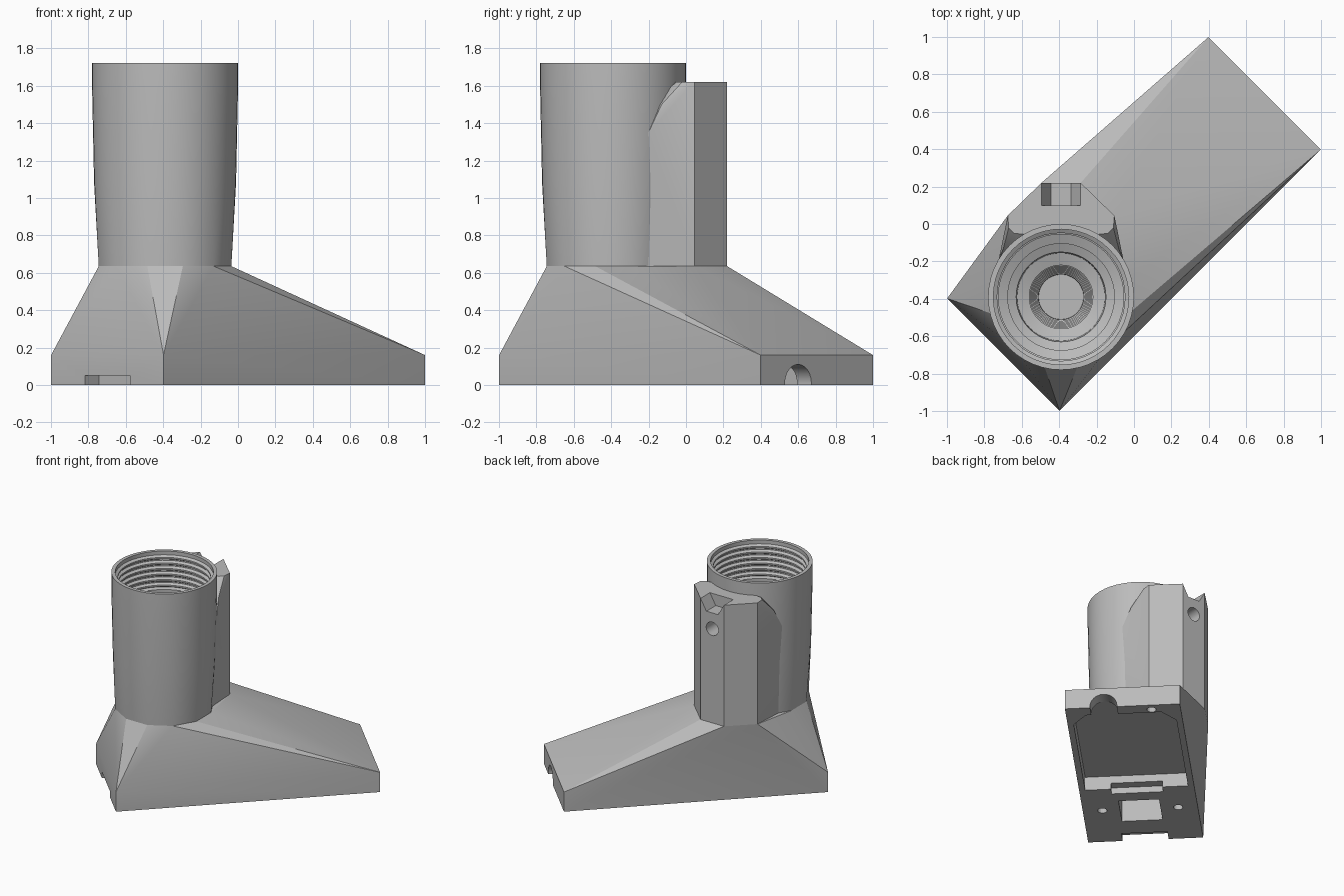
import bpy, bmesh
from math import sin, cos, pi, radians
from mathutils import Vector, Matrix

if "Cube" in bpy.data.objects:
    bpy.data.objects.remove(bpy.data.objects["Cube"], do_unlink=True)

grey = bpy.data.materials.new("plain_grey")
grey.use_nodes = True
grey.diffuse_color = (0.5, 0.5, 0.5, 1)
grey.node_tree.nodes["Principled BSDF"].inputs["Base Color"].default_value = grey.diffuse_color

AXIS = Vector((-0.39, -0.39, 0))        # tower axis
DIAG = Matrix.Rotation(pi / 4, 4, "Z")  # the foot lies along the diagonal


def finish(bm, name):
    bmesh.ops.recalc_face_normals(bm, faces=bm.faces)
    mesh = bpy.data.meshes.new(name)
    bm.to_mesh(mesh)
    bm.free()
    obj = bpy.data.objects.new(name, mesh)
    bpy.context.collection.objects.link(obj)
    mesh.materials.append(grey)
    return obj


def hull(name, points, matrix=None):
    """Convex solid around the points."""
    bm = bmesh.new()
    for p in points:
        bm.verts.new(matrix @ Vector(p) if matrix else p)
    res = bmesh.ops.convex_hull(bm, input=bm.verts)
    junk = set(res["geom_interior"]) | set(res["geom_unused"])
    bmesh.ops.delete(bm, geom=[g for g in junk if isinstance(g, bmesh.types.BMVert)], context="VERTS")
    bmesh.ops.dissolve_limit(bm, angle_limit=radians(0.3), verts=bm.verts, edges=bm.edges)
    return finish(bm, name)


def ring(n, r, phase=0.0):
    return [(r * cos(2 * pi * i / n + phase), r * sin(2 * pi * i / n + phase)) for i in range(n)]


def level(section, z):
    return [(AXIS.x + x, AXIS.y + y, z) for x, y in section]


def block(name, u0, u1, v0, v1, z1):
    pts = [(u, v, z) for u in (u0, u1) for v in (v0, v1) for z in (-0.1, z1)]
    return hull(name, pts, DIAG)


def lathe(name, profile, steps):
    bm = bmesh.new()
    vs = [bm.verts.new((AXIS.x + r, AXIS.y, z)) for r, z in profile]
    es = [bm.edges.new(pair) for pair in zip(vs, vs[1:])]
    bmesh.ops.spin(bm, geom=vs + es, cent=AXIS, axis=(0, 0, 1), angle=2 * pi, steps=steps)
    bmesh.ops.remove_doubles(bm, verts=bm.verts, dist=0.0005)
    return finish(bm, name)


def cut(target, cutters):
    bpy.context.view_layer.objects.active = target
    for c in cutters:
        c.hide_render = True
        mod = target.modifiers.new("cut", "BOOLEAN")
        mod.operation, mod.solver, mod.object = "DIFFERENCE", "EXACT", c
        bpy.ops.object.modifier_apply(modifier=mod.name)


def mirrored(half):
    return [(s * x, y) for x, y in half for s in (-1, 1)]


# Cross-sections, measured from the tower axis
collar = ring(12, 0.367, pi / 12)
fin_back = [(0.105, 0.61), (0.285, 0.435)]
fin_low = mirrored(fin_back + [(0.30, 0.19), (0.2, 0.1)])
fin_mid = mirrored(fin_back + [(0.335, 0.19), (0.2, 0.1)])
fin_high = mirrored(fin_back + [(0.308, 0.26), (0.2, 0.2)])
fin_top = mirrored(fin_back + [(0.28, 0.37), (0.25, 0.34), (0.2, 0.335)])

# Foot flowing up from a slab to the tower section
slab = [(u, v, z) for u in (-0.988, 0.988) for v in (-0.425, 0.425) for z in (0, 0.16)]
foot = hull("foot", [DIAG @ Vector(p) for p in slab]
            + [Vector(p) for p in level(collar + fin_low, 0.635)])

# Tapered tower and the rear mounting fin
tower = hull("tower", level(collar, 0.635) + level(ring(48, 0.3795), 1.08)
             + level(ring(48, 0.39), 1.58) + level(ring(48, 0.39), 1.72))
fin = hull("rear_fin", level(fin_low, 0.635) + level(fin_mid, 1.35)
           + level(fin_high, 1.5) + level(fin_top, 1.62))

# Bore: threaded mouth, stepped wall, ridged throat
profile = [(0, 1.8), (0.362, 1.8)]
for i in range(6):
    z = 1.69 - i * 0.045
    profile += [(0.362, z), (0.342, z - 0.012), (0.342, z - 0.024), (0.362, z - 0.036)]
profile += [(0.335, 1.42), (0.335, 0.95), (0.285, 0.93), (0.285, 0.72),
            (0.24, 0.7), (0.235, 0.56), (0.17, 0.54)]
for i in range(8):
    r, z = 0.17 - i * 0.006, 0.51 - i * 0.03
    profile += [(r, z), (r - 0.006, z - 0.004)]
profile += [(0.12, 0.25), (0, 0.25)]
bore = lathe("bore_cutter", profile, 48)

# Underside: chamfered pocket, steps, window, cable arch and screw holes
pocket = hull("pocket_cutter", [(u, s * v, z) for u, v in ((-0.22, 0.38), (0.75, 0.38), (0.88, 0.28))
                                for s in (-1, 1) for z in (-0.1, 0.11)], DIAG)
arch = hull("arch_cutter", [(u, y - 0.14, z + 0.01) for u in (0.8, 1.1)
                            for y, z in ring(24, 0.1)], DIAG)
under = [pocket, arch,
         block("step_cutter", -0.29, -0.2, -0.19, 0.19, 0.05),
         block("window_cutter", -0.7, -0.4, -0.15, 0.15, 0.2),
         block("end_notch_cutter", -1.1, -0.88, -0.17, 0.17, 0.05)]
for u, v in ((-0.53, 0.28), (-0.53, -0.28), (0.92, 0.21)):
    under.append(hull("screw_cutter", [(u + x, v + y, z) for x, y in ring(16, 0.035)
                                       for z in (-0.1, 0.08)], DIAG))

# Fin: half-hex nut notch on top and a round bolt hole
notch = hull("nut_cutter", [(AXIS.x + x, y, 1.62 + z) for y in (0.1, 0.3) for x, z in ring(6, 0.105)])
hole = hull("bolt_cutter", [(AXIS.x + x, y, 1.4 + z) for y in (0.06, 0.3) for x, z in ring(24, 0.055)])

cut(foot, under + [bore])
cut(tower, [bore])
cut(fin, [bore, notch, hole])
for c in under + [bore, notch, hole]:
    bpy.data.objects.remove(c, do_unlink=True)

# Smooth shading with crisp edges
for obj in (foot, tower, fin):
    bpy.ops.object.select_all(action="DESELECT")
    obj.select_set(True)
    bpy.context.view_layer.objects.active = obj
    bpy.ops.object.shade_smooth_by_angle(angle=radians(20))
